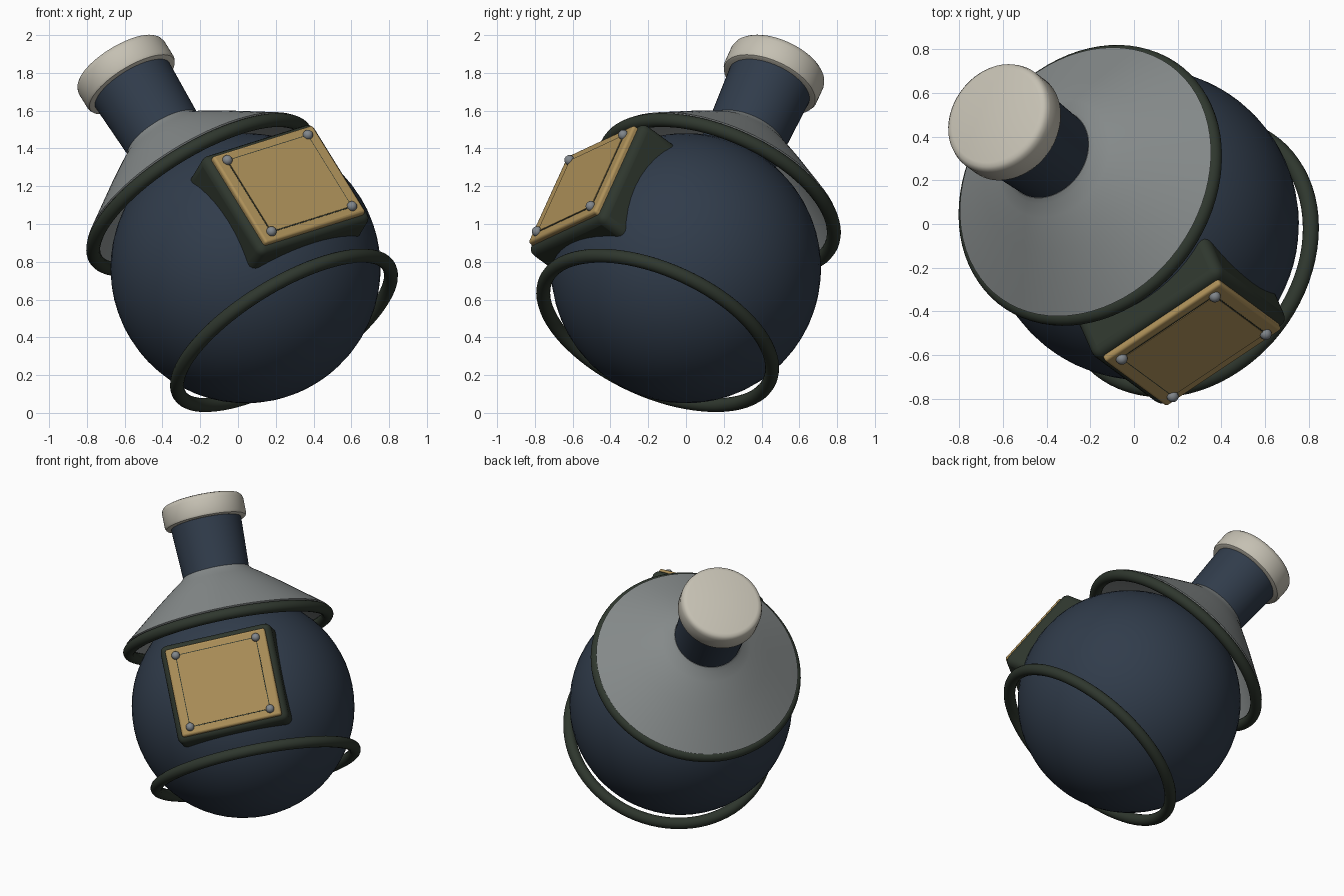
import bpy, bmesh, math
from mathutils import Matrix, Vector

if "Cube" in bpy.data.objects:
    bpy.data.objects.remove(bpy.data.objects["Cube"], do_unlink=True)

# Tilted frame: local z runs up the neck, local -y points out of the plate
axis = Vector((-0.49, 0.361, 0.793)).normalized()
side = Vector((0.803, 0.539, 0.255))
side = (side - axis * side.dot(axis)).normalized()
out = axis.cross(side)
FRAME = Matrix.Translation((0.04, 0.0, 0.766)) @ Matrix((side, out, axis)).transposed().to_4x4()


def material(name, rgb):
    m = bpy.data.materials.new(name)
    m.use_nodes = True
    color = (*rgb, 1.0)
    m.diffuse_color = color
    bsdf = next(n for n in m.node_tree.nodes if n.type == "BSDF_PRINCIPLED")
    bsdf.inputs["Base Color"].default_value = color
    bsdf.inputs["Roughness"].default_value = 0.6
    return m


NAVY = material("navy", (0.03, 0.045, 0.07))
GREEN = material("dark_green", (0.028, 0.038, 0.027))
GREY = material("grey", (0.25, 0.27, 0.27))
STEEL = material("steel", (0.22, 0.24, 0.26))
GOLD = material("gold", (0.42, 0.28, 0.10))
IVORY = material("ivory", (0.56, 0.53, 0.45))


def finish(obj, name, mat, angle=40):
    """Name, colour and shade the object, then tilt it into place."""
    obj.name = obj.data.name = name
    obj.data.materials.clear()
    obj.data.materials.append(mat)
    bpy.ops.object.select_all(action="DESELECT")
    obj.select_set(True)
    bpy.context.view_layer.objects.active = obj
    bpy.ops.object.shade_smooth_by_angle(angle=math.radians(angle))
    obj.matrix_world = FRAME @ obj.matrix_basis
    return obj


def lathe(name, profile, mat, steps=72):
    """Spin (radius, height) points around the neck axis."""
    bm = bmesh.new()
    verts = [bm.verts.new((r, 0, h)) for r, h in profile]
    edges = [bm.edges.new(pair) for pair in zip(verts, verts[1:])]
    bmesh.ops.spin(bm, geom=verts + edges, cent=(0, 0, 0), axis=(0, 0, 1),
                   angle=math.tau, steps=steps, use_duplicate=False)
    bmesh.ops.remove_doubles(bm, verts=bm.verts, dist=0.0001)
    bmesh.ops.recalc_face_normals(bm, faces=bm.faces)
    mesh = bpy.data.meshes.new(name)
    bm.to_mesh(mesh)
    bm.free()
    obj = bpy.data.objects.new(name, mesh)
    bpy.context.collection.objects.link(obj)
    return finish(obj, name, mat)


def ring(name, height):
    bpy.ops.mesh.primitive_torus_add(major_radius=0.65, minor_radius=0.037, major_segments=80,
                                     minor_segments=16, location=(0, 0, height))
    finish(bpy.context.object, name, GREEN, 80)


def slab(name, width, height, back, front, bevel, mat, segments=3):
    """Box on the front of the ball, from depth back to depth front."""
    bpy.ops.mesh.primitive_cube_add(size=1, location=(0, -(back + front) / 2, PLATE_Z))
    obj = bpy.context.object
    obj.data.transform(Matrix.Diagonal((width, front - back, height, 1)))
    if bevel:
        mod = obj.modifiers.new("rounding", "BEVEL")
        mod.width, mod.segments = bevel, segments
    return finish(obj, name, mat)


# Ball body
bpy.ops.mesh.primitive_uv_sphere_add(radius=0.715, segments=64, ring_count=32)
finish(bpy.context.object, "ball_body", NAVY, 80)

# Hoops standing off the ball
ring("upper_hoop", 0.49)
ring("lower_hoop", -0.415)

# Cone collar, neck and cap
lathe("collar", [(0.19, 0.89), (0.217, 0.89), (0.236, 0.868), (0.29, 0.83), (0.42, 0.73),
                 (0.66, 0.535), (0.645, 0.52), (0.40, 0.71), (0.19, 0.86), (0.19, 0.89)], GREY)
lathe("neck", [(0, 0.66), (0.212, 0.66), (0.215, 0.89), (0.23, 1.25), (0, 1.25)], NAVY)
lathe("cap", [(0, 1.22), (0.245, 1.22), (0.259, 1.226), (0.266, 1.24), (0.266, 1.335),
              (0.26, 1.355), (0.249, 1.367), (0.23, 1.373), (0, 1.373)], IVORY)

# Name-plate style panel: backing, plate, groove line, raised panel
PLATE_Z = 0.04
slab("plate_backing", 0.735, 0.655, 0.40, 0.722, 0.045, GREEN, 4)
slab("plate", 0.66, 0.58, 0.68, 0.75, 0.014, GOLD)
slab("plate_groove", 0.536, 0.482, 0.745, 0.7515, 0, GREEN)
slab("plate_panel", 0.526, 0.472, 0.745, 0.754, 0, GOLD)

# Screws at the plate corners
for sx, x_name in ((-1, "right"), (1, "left")):
    for sz, z_name in ((-1, "lower"), (1, "upper")):
        bpy.ops.mesh.primitive_uv_sphere_add(radius=0.027, segments=20, ring_count=12,
                                             location=(sx * 0.265, -0.755, PLATE_Z + sz * 0.238))
        finish(bpy.context.object, f"screw_{z_name}_{x_name}", STEEL, 80)
